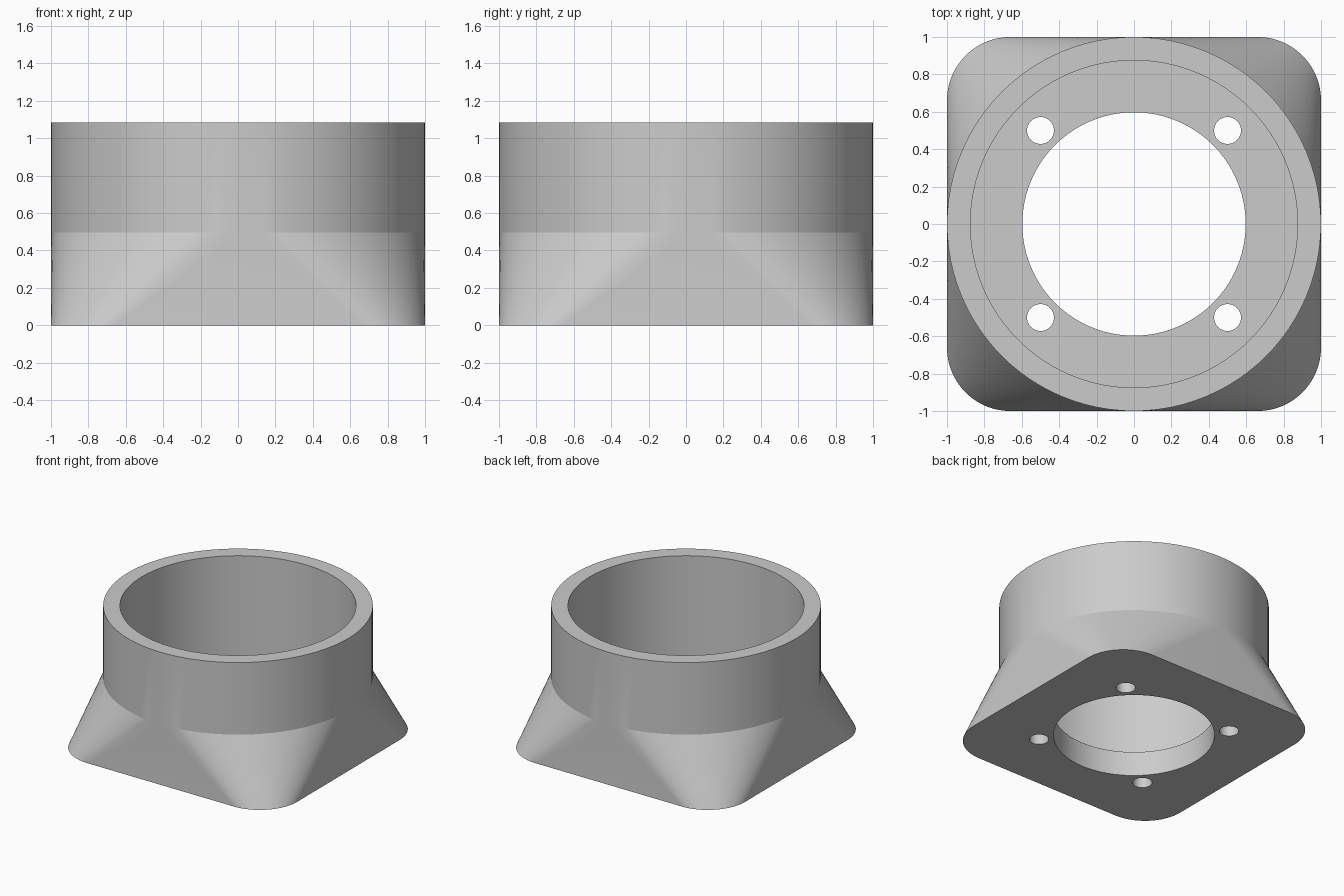
import bpy, bmesh, math

cube = bpy.data.objects.get("Cube")
if cube:
    bpy.data.objects.remove(cube, do_unlink=True)

N = 24                      # segments per quarter turn
CORNER = 0.34               # base corner radius
SHOULDER, TOP, FLOOR = 0.495, 1.085, 0.2

grey = bpy.data.materials.new("plain grey")
grey.use_nodes = True
colour = (0.6, 0.6, 0.6, 1)
grey.diffuse_color = colour
grey.node_tree.nodes["Principled BSDF"].inputs["Base Color"].default_value = colour


def make_object(name, bm):
    bmesh.ops.recalc_face_normals(bm, faces=bm.faces)
    mesh = bpy.data.meshes.new(name)
    bm.to_mesh(mesh)
    bm.free()
    mesh.materials.append(grey)
    obj = bpy.data.objects.new(name, mesh)
    bpy.context.collection.objects.link(obj)
    return obj


def cutter(name, radius, x, y, low, high, sides):
    bm = bmesh.new()
    bmesh.ops.create_cone(bm, cap_ends=True, segments=sides, radius1=radius,
                          radius2=radius, depth=high - low)
    bmesh.ops.translate(bm, verts=bm.verts, vec=(x, y, (low + high) / 2))
    obj = make_object(name, bm)
    obj.hide_render = True
    return obj


# Outer body: rounded square base lofted into a round collar
bm = bmesh.new()
angles = [math.tau * i / (4 * N) for i in range(4 * N)]
shoulder, rim = [[bm.verts.new((math.cos(a), math.sin(a), z)) for a in angles]
                 for z in (SHOULDER, TOP)]
base = []
for q in range(4):
    mid = math.pi / 4 + q * math.pi / 2
    reach = (1 - CORNER) * math.sqrt(2)
    cx, cy = reach * math.cos(mid), reach * math.sin(mid)
    for i in range(N + 1):
        a = (q + i / N) * math.pi / 2
        base.append(bm.verts.new((cx + CORNER * math.cos(a),
                                  cy + CORNER * math.sin(a), 0)))
for i in range(4 * N):
    j = (i + 1) % (4 * N)
    b = i + i // N
    bm.faces.new((base[b], base[b + 1], shoulder[j], shoulder[i]))
    bm.faces.new((shoulder[i], shoulder[j], rim[j], rim[i]))
for q in range(4):          # flat triangular sides
    b = q * (N + 1)
    bm.faces.new((base[b - 1], base[b], shoulder[q * N]))
bm.faces.new(rim)
bm.faces.new(base)
body = make_object("collar_body", bm)

# Bore, central opening and four bolt holes
cutters = [cutter("bore_cutter", 0.875, 0, 0, FLOOR, TOP + 0.2, 4 * N),
           cutter("opening_cutter", 0.597, 0, 0, -0.2, FLOOR + 0.2, 4 * N)]
for x in (-0.5, 0.5):
    for y in (-0.5, 0.5):
        cutters.append(cutter("bolt_hole_cutter", 0.072, x, y, -0.2, FLOOR + 0.2, 48))

bpy.ops.object.select_all(action="DESELECT")
bpy.context.view_layer.objects.active = body
body.select_set(True)
for c in cutters:
    mod = body.modifiers.new("cut", "BOOLEAN")
    mod.operation, mod.solver, mod.object = "DIFFERENCE", "EXACT", c
    bpy.ops.object.modifier_apply(modifier=mod.name)
for c in cutters:
    bpy.data.objects.remove(c, do_unlink=True)

bpy.ops.object.shade_smooth_by_angle(angle=math.radians(10))
